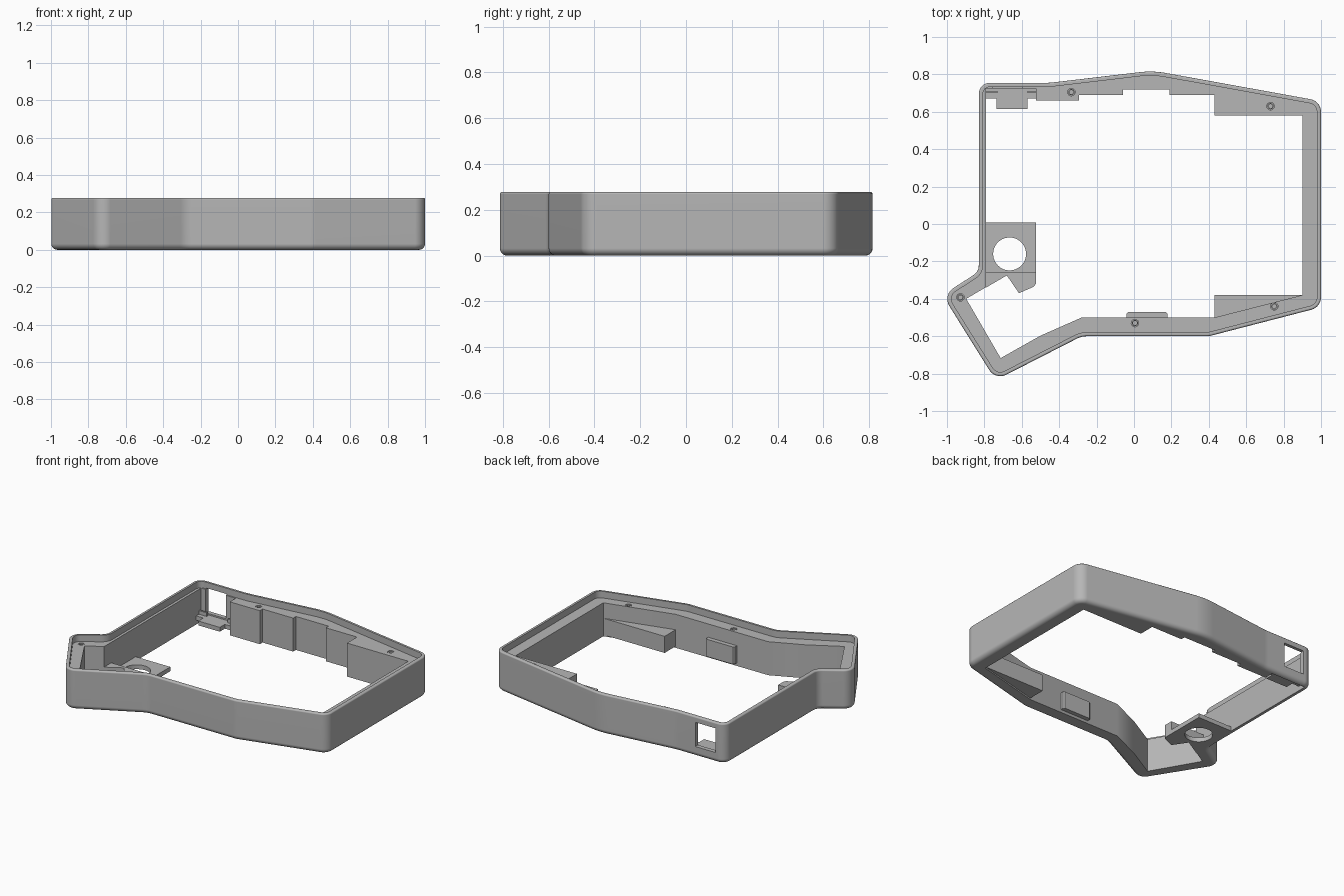
import bpy, bmesh, math
from mathutils import Vector

if "Cube" in bpy.data.objects:
    bpy.data.objects.remove(bpy.data.objects["Cube"])

grey = bpy.data.materials.new("grey_plastic")
grey.diffuse_color = (0.47, 0.47, 0.47, 1)
grey.use_nodes = True
grey.node_tree.nodes["Principled BSDF"].inputs["Base Color"].default_value = grey.diffuse_color

# Outline corners, counter-clockwise: x, y, fillet radius
CORNERS = [(-.83, .755, .06), (-.83, -.255, .06), (-1.024, -.38, .07), (-.74, -.835, .07),
           (-.28, -.6, .12), (.4, -.6, .12), (1, -.445, .07), (1, .657, .07),
           (.1, .82, .47), (-.45, .755, .3)]


def outline(inset, seg=8):
    """Rounded outline moved inward, always with the same point count."""
    pts, n = [], len(CORNERS)
    for i, (x, y, r) in enumerate(CORNERS):
        p = Vector((x, y))
        a = (p - Vector(CORNERS[i - 1][:2])).normalized()
        b = (Vector(CORNERS[(i + 1) % n][:2]) - p).normalized()
        turn = math.atan2(a.x * b.y - a.y * b.x, a.dot(b))
        s = 1 if turn > 0 else -1
        na, nb = Vector((-a.y, a.x)), Vector((-b.y, b.x))
        centre = p + (na + nb) * (s * r / (1 + na.dot(nb)))
        rad = r - s * inset
        start = math.atan2(-s * na.y, -s * na.x)
        for k in range(seg + 1):
            t = start + turn * k / seg
            pts.append((centre.x + rad * math.cos(t), centre.y + rad * math.sin(t)))
    return pts


def loft(name, sections):
    """Closed solid through (points, z) sections."""
    bm = bmesh.new()
    loops = [[bm.verts.new((x, y, z)) for x, y in pts] for pts, z in sections]
    n = len(loops[0])
    for lo, hi in zip(loops, loops[1:]):
        for i in range(n):
            j = (i + 1) % n
            bm.faces.new((lo[i], lo[j], hi[j], hi[i]))
    bm.faces.new(loops[0][::-1])
    bm.faces.new(loops[-1])
    bmesh.ops.recalc_face_normals(bm, faces=bm.faces[:])
    me = bpy.data.meshes.new(name)
    bm.to_mesh(me)
    bm.free()
    me.materials.append(grey)
    ob = bpy.data.objects.new(name, me)
    bpy.context.collection.objects.link(ob)
    return ob


def prism(name, pts, z0, z1):
    return loft(name, [(pts, z0), (pts, z1)])


def box(x0, x1, y0, y1):
    return [(x0, y0), (x1, y0), (x1, y1), (x0, y1)]


def circle(x, y, r, n=24):
    return [(x + r * math.cos(2 * math.pi * i / n), y + r * math.sin(2 * math.pi * i / n))
            for i in range(n)]


def cut(ob, cutter):
    mod = ob.modifiers.new("cut", 'BOOLEAN')
    mod.operation, mod.solver, mod.object = 'DIFFERENCE', 'EXACT', cutter
    bpy.context.view_layer.objects.active = ob
    bpy.ops.object.modifier_apply(modifier=mod.name)
    bpy.data.objects.remove(cutter)


def smooth(ob):
    bpy.ops.object.select_all(action='DESELECT')
    ob.select_set(True)
    bpy.context.view_layer.objects.active = ob
    bpy.ops.object.shade_smooth_by_angle(angle=math.radians(35))
    mod = ob.modifiers.new("even_shading", 'WEIGHTED_NORMAL')
    mod.keep_sharp = True


# Case frame: solid body with rounded bottom edge and softened top edge
sections = []
for k in range(6):
    t = math.pi / 2 * k / 5
    sections.append((outline(.032 * (1 - math.sin(t))), .032 * (1 - math.cos(t))))
for k in range(4):
    t = math.pi / 2 * k / 3
    sections.append((outline(.01 * (1 - math.cos(t))), .268 + .01 * math.sin(t)))
frame = loft("case_frame", sections)

# Lip recess, leaving a shelf below the rim
cut(frame, prism("lip_cutter", outline(.022), .232, .5))

# Stepped main opening
opening = [(-.79, .725), (-.79, -.337), (-.897, -.4), (-.713, -.717), (-.5, -.597), (-.28, -.5),
           (.43, -.5), (.9, -.38), (.9, .58), (.43, .58), (.43, .69), (.19, .69), (.19, .72),
           (-.06, .72), (-.06, .69), (-.295, .69), (-.295, .66), (-.525, .66), (-.525, .725)]
cut(frame, prism("opening_cutter", opening, -.1, .5))

# Port window in the back wall
cut(frame, prism("port_cutter", box(-.755, -.6, .6, .9), .07, .238))

# Screw holes, each with a thin insert ring
for x, y in [(-.335, .705), (.73, .63), (.75, -.44), (.005, -.53), (-.928, -.392)]:
    cut(frame, prism("screw_cutter", circle(x, y, .02, 16), .1, .5))
    ring = prism("screw_insert", circle(x, y, .017, 16), .1, .23)
    cut(ring, prism("insert_cutter", circle(x, y, .011, 16), .12, .5))
    smooth(ring)
smooth(frame)

# Port support: T-shaped ledge with two small side guides
prism("port_ledge", [(-.795, .735), (-.795, .67), (-.735, .67), (-.735, .615), (-.57, .615),
                     (-.57, .67), (-.52, .67), (-.52, .735)], .03, .06)
for x0, x1 in [(-.795, -.73), (-.57, -.52)]:
    prism("port_guide", box(x0, x1, .7, .712), .05, .085)

# Low wedge in the front right corner
prism("corner_wedge", [(.43, -.505), (.905, -.385), (.905, -.38), (.43, -.38)], .01, .125)

# Tab on the front wall, corners eased
prism("front_tab", [(-.04, -.51), (.18, -.51), (.18, -.48), (.17, -.47), (-.03, -.47),
                    (-.04, -.48)], .02, .14)

# Round-holed plate on the left wall, with a forked foot
plate = prism("holed_plate", box(-.795, -.525, -.26, .008), 0, .03)
cut(plate, prism("hole_cutter", circle(-.665, -.16, .088, 48), -.1, .2))
smooth(plate)
prism("plate_foot", [(-.795, -.26), (-.795, -.342), (-.68, -.275), (-.615, -.37),
                     (-.535, -.335), (-.525, -.32), (-.525, -.26)], 0, .09)
